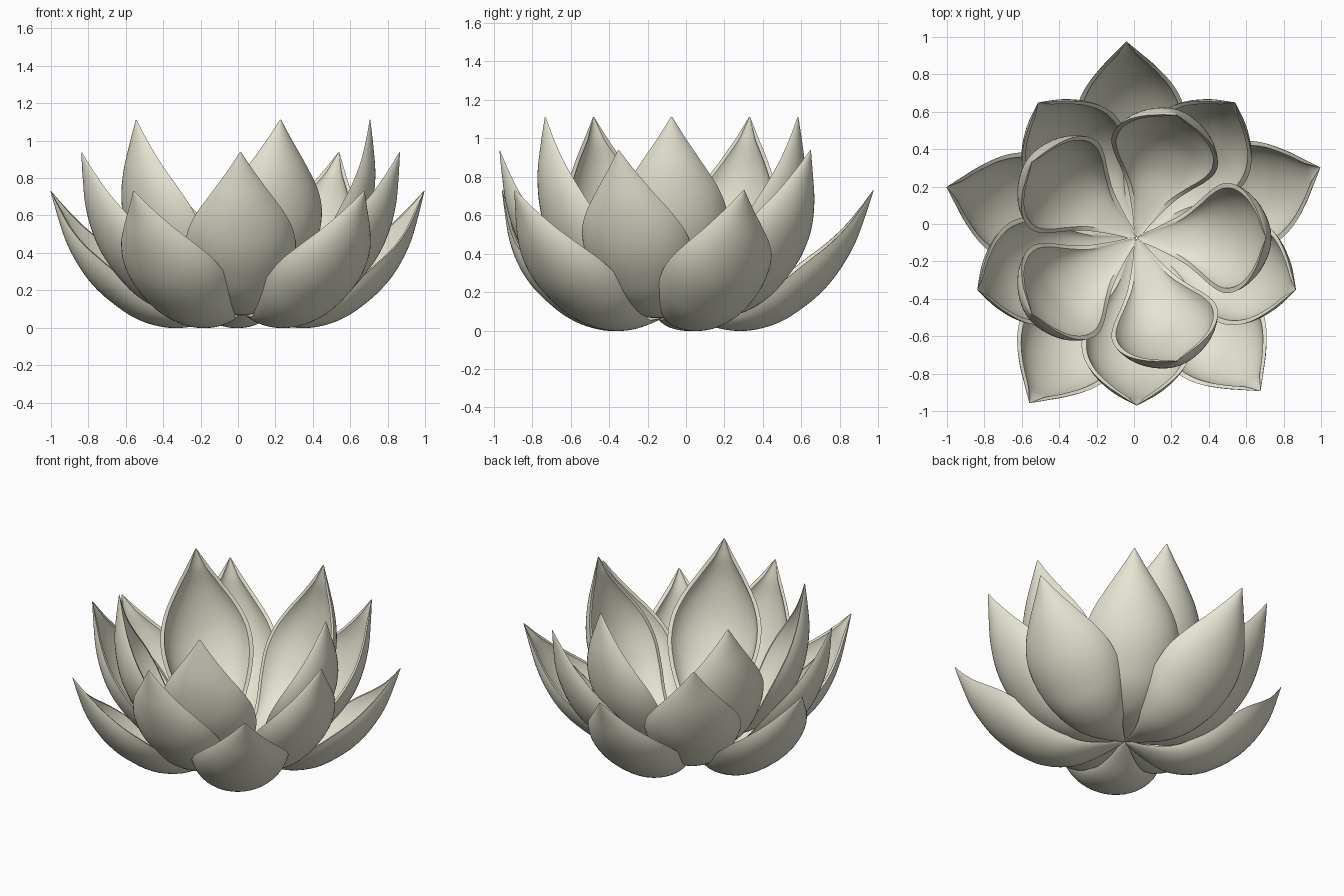
import bpy, bmesh, math

if "Cube" in bpy.data.objects:
    bpy.data.objects.remove(bpy.data.objects["Cube"])

# Petal stations: distance along petal, half width, keel depth, rim depth
STATIONS = [
    (0.00, 0.012, -0.015, 0.000),
    (0.07, 0.055, -0.098, -0.078),
    (0.19, 0.128, -0.225, -0.165),
    (0.30, 0.192, -0.296, -0.190),
    (0.45, 0.258, -0.338, -0.178),
    (0.60, 0.292, -0.336, -0.152),
    (0.74, 0.285, -0.312, -0.134),
    (0.87, 0.238, -0.263, -0.119),
    (1.00, 0.158, -0.190, -0.090),
    (1.12, 0.074, -0.095, -0.046),
    (1.225, 0.003, -0.004, 0.000),
]
THICK = 0.026
STEPS = 5      # rows between stations
ACROSS = 20    # segments across the petal
ARC = 1.35     # half angle of the cupped cross-section


def slope(i, k):
    a, b = STATIONS[max(i - 1, 0)], STATIONS[min(i + 1, len(STATIONS) - 1)]
    return (b[k] - a[k]) / (b[0] - a[0])


def smooth_rows():
    """Hermite interpolation through the stations."""
    rows = []
    for i in range(len(STATIONS) - 1):
        p, q = STATIONS[i], STATIONS[i + 1]
        h = q[0] - p[0]
        for s in range(STEPS):
            t = s / STEPS
            row = [p[0] + h * t]
            for k in (1, 2, 3):
                row.append((2*t**3 - 3*t**2 + 1) * p[k] + (t**3 - 2*t**2 + t) * h * slope(i, k)
                           + (3*t**2 - 2*t**3) * q[k] + (t**3 - t**2) * h * slope(i + 1, k))
            rows.append(row)
    rows.append(list(STATIONS[-1]))
    return rows


def arc(x, w, keel, rim):
    pts = []
    for j in range(ACROSS + 1):
        a = ARC * (2 * j / ACROSS - 1)
        pts.append((x, w * math.sin(a) / math.sin(ARC),
                    keel + (rim - keel) * (1 - math.cos(a)) / (1 - math.cos(ARC))))
    return pts


def petal_mesh():
    bm = bmesh.new()
    loops = []
    for x, w, keel, rim in smooth_rows():
        th = min(THICK, 0.5 * w, 0.5 * (rim - keel))
        outline = arc(x, w, keel, rim) + arc(x, w - th, keel + th, rim)[::-1]
        loops.append([bm.verts.new(p) for p in outline])
    n = len(loops[0])
    for a, b in zip(loops, loops[1:]):
        for j in range(n):
            bm.faces.new((a[j], a[(j + 1) % n], b[(j + 1) % n], b[j]))
    bm.faces.new(loops[0])
    bm.faces.new(loops[-1])
    bmesh.ops.recalc_face_normals(bm, faces=bm.faces)
    # smooth shading with a crisp rim
    for f in bm.faces:
        f.smooth = True
    for e in bm.edges:
        if len(e.link_faces) == 2 and e.calc_face_angle(0) > math.radians(40):
            e.smooth = False
    me = bpy.data.meshes.new("petal")
    bm.to_mesh(me)
    bm.free()
    return me


# Cream petal colour
cream = bpy.data.materials.new("cream")
cream.diffuse_color = (0.80, 0.78, 0.65, 1)
cream.use_nodes = True
cream.node_tree.nodes["Principled BSDF"].inputs["Base Color"].default_value = cream.diffuse_color

# Three whorls of five petals, the same petal tilted about the shared base
mesh = petal_mesh()
mesh.materials.append(cream)
for layer, tilt, start in (("inner", 55.7, 0), ("middle", 43.2, 54), ("outer", 31.0, 21)):
    for k in range(5):
        ob = bpy.data.objects.new(f"{layer}_petal_{k + 1}", mesh)
        ob.location = (0.014, -0.075, 0.1)
        ob.rotation_euler = (0, -math.radians(tilt), math.radians(start + 72 * k))
        bpy.context.collection.objects.link(ob)
